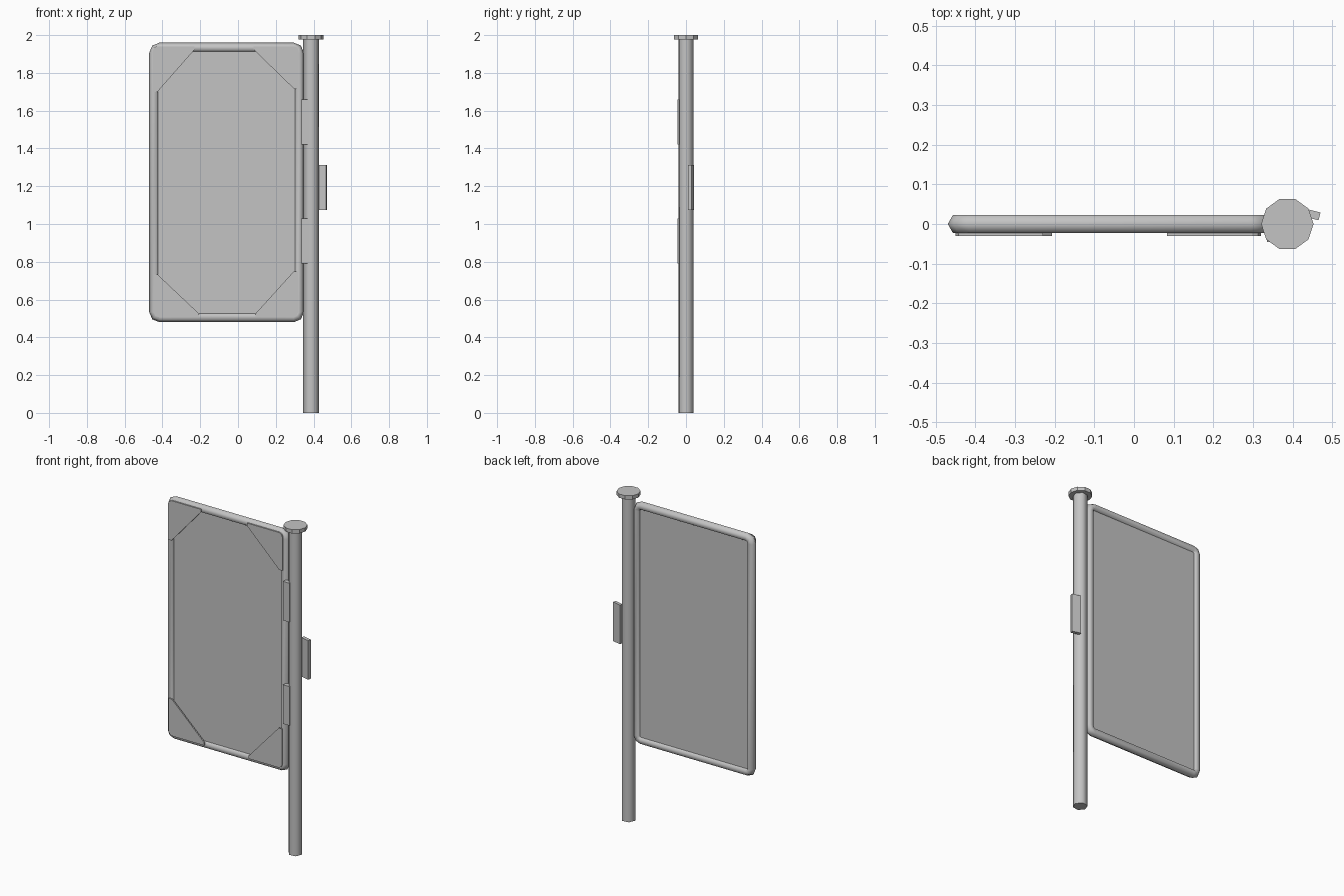
import bpy, bmesh, math
from mathutils import Vector, Matrix

cube = bpy.data.objects.get("Cube")
if cube:
    bpy.data.objects.remove(cube, do_unlink=True)

grey = bpy.data.materials.new("plain grey")
grey.use_nodes = True
COLOUR = (0.55, 0.55, 0.55, 1)
grey.diffuse_color = COLOUR
grey.node_tree.nodes["Principled BSDF"].inputs["Base Color"].default_value = COLOUR


def finish(name, bm, smooth_angle=None):
    bmesh.ops.recalc_face_normals(bm, faces=bm.faces)
    mesh = bpy.data.meshes.new(name)
    bm.to_mesh(mesh)
    bm.free()
    mesh.materials.append(grey)
    obj = bpy.data.objects.new(name, mesh)
    bpy.context.collection.objects.link(obj)
    if smooth_angle:
        bpy.ops.object.select_all(action='DESELECT')
        obj.select_set(True)
        bpy.context.view_layer.objects.active = obj
        bpy.ops.object.shade_smooth_by_angle(angle=math.radians(smooth_angle))
    return obj


def box(name, centre, size, turn=0):
    bm = bmesh.new()
    matrix = (Matrix.Translation(centre) @ Matrix.Rotation(math.radians(turn), 4, 'Z')
              @ Matrix.Diagonal((*size, 1)))
    bmesh.ops.create_cube(bm, size=1, matrix=matrix)
    return finish(name, bm)


def prism(name, sides, radius, x, z0, z1, turn, smooth_angle=None):
    bm = bmesh.new()
    rings = []
    for z in (z0, z1):
        angles = [math.radians(turn) + math.tau * i / sides for i in range(sides)]
        rings.append([bm.verts.new((x + radius * math.cos(a), radius * math.sin(a), z))
                      for a in angles])
        bm.faces.new(rings[-1])
    for i in range(sides):
        j = (i + 1) % sides
        bm.faces.new((rings[0][i], rings[0][j], rings[1][j], rings[1][i]))
    return finish(name, bm, smooth_angle)


def plate(name, outline, y0, y1):
    """Extrude an outline in the xz plane from y0 to y1."""
    bm = bmesh.new()
    face = bm.faces.new([bm.verts.new((x, y0, z)) for x, z in outline])
    top = bmesh.ops.extrude_face_region(bm, geom=[face])["geom"]
    bmesh.ops.translate(bm, vec=(0, y1 - y0, 0),
                        verts=[v for v in top if isinstance(v, bmesh.types.BMVert)])
    return finish(name, bm)


# Post and its cap
POST_X = 0.387
prism("post", 6, 0.042, POST_X, 0, 1.985, 8, 65)
prism("post_cap", 10, 0.066, POST_X, 1.977, 2, 0)

# Hexagonal tube frame with rounded corners
TUBE, CORNER = 0.026, 0.028
LEFT, RIGHT, LOW, HIGH = -0.444, 0.323, 0.506, 1.934
bm = bmesh.new()
rings = []
corners = [(RIGHT, HIGH, 0), (LEFT, HIGH, 90), (LEFT, LOW, 180), (RIGHT, LOW, 270)]
for cx, cz, start in corners:
    sx = 1 if cx == RIGHT else -1
    sz = 1 if cz == HIGH else -1
    pivot = Vector((cx - sx * CORNER, 0, cz - sz * CORNER))
    for step in (0, 45, 90):
        a = math.radians(start + step)
        out = Vector((math.cos(a), 0, math.sin(a)))
        ring = []
        for k in range(6):
            t = math.tau * k / 6
            ring.append(bm.verts.new(pivot + out * (CORNER + TUBE * math.cos(t))
                                     + Vector((0, TUBE * math.sin(t), 0))))
        rings.append(ring)
for i, ring in enumerate(rings):
    after = rings[(i + 1) % len(rings)]
    for k in range(6):
        m = (k + 1) % 6
        bm.faces.new((ring[k], ring[m], after[m], after[k]))
finish("frame", bm, 65)

# Sign panel inside the frame
box("panel", ((LEFT + RIGHT) / 2, 0, (LOW + HIGH) / 2),
    (RIGHT - LEFT, 0.02, HIGH - LOW))

# Corner plates: outer corner, direction inwards, width and height
for name, x, z, dx, dz, w, h in (
        ("upper_right_corner_plate", -0.45, 1.941, 1, -1, 0.22, 0.243),
        ("upper_left_corner_plate", 0.32, 1.941, -1, -1, 0.237, 0.227),
        ("lower_right_corner_plate", -0.447, 0.508, 1, 1, 0.24, 0.224),
        ("lower_left_corner_plate", 0.317, 0.508, -1, 1, 0.224, 0.241)):
    shape = [(0.022, 0), (w, 0), (w, 0.018), (0.022, h), (0, h), (0, 0.022), (0.007, 0.007)]
    plate(name, [(x + dx * u, z + dz * v) for u, v in shape], -0.030, -0.022)

# Hinge plates joining the frame to the post
for name, z in (("upper_hinge", 1.54), ("lower_hinge", 0.91)):
    box(name, (0.357, -0.031, z), (0.043, 0.028, 0.238))

# Small tilted tab on the outer side of the post
box("side_tab", (0.441, 0.026, 1.193), (0.056, 0.02, 0.238), -14)
